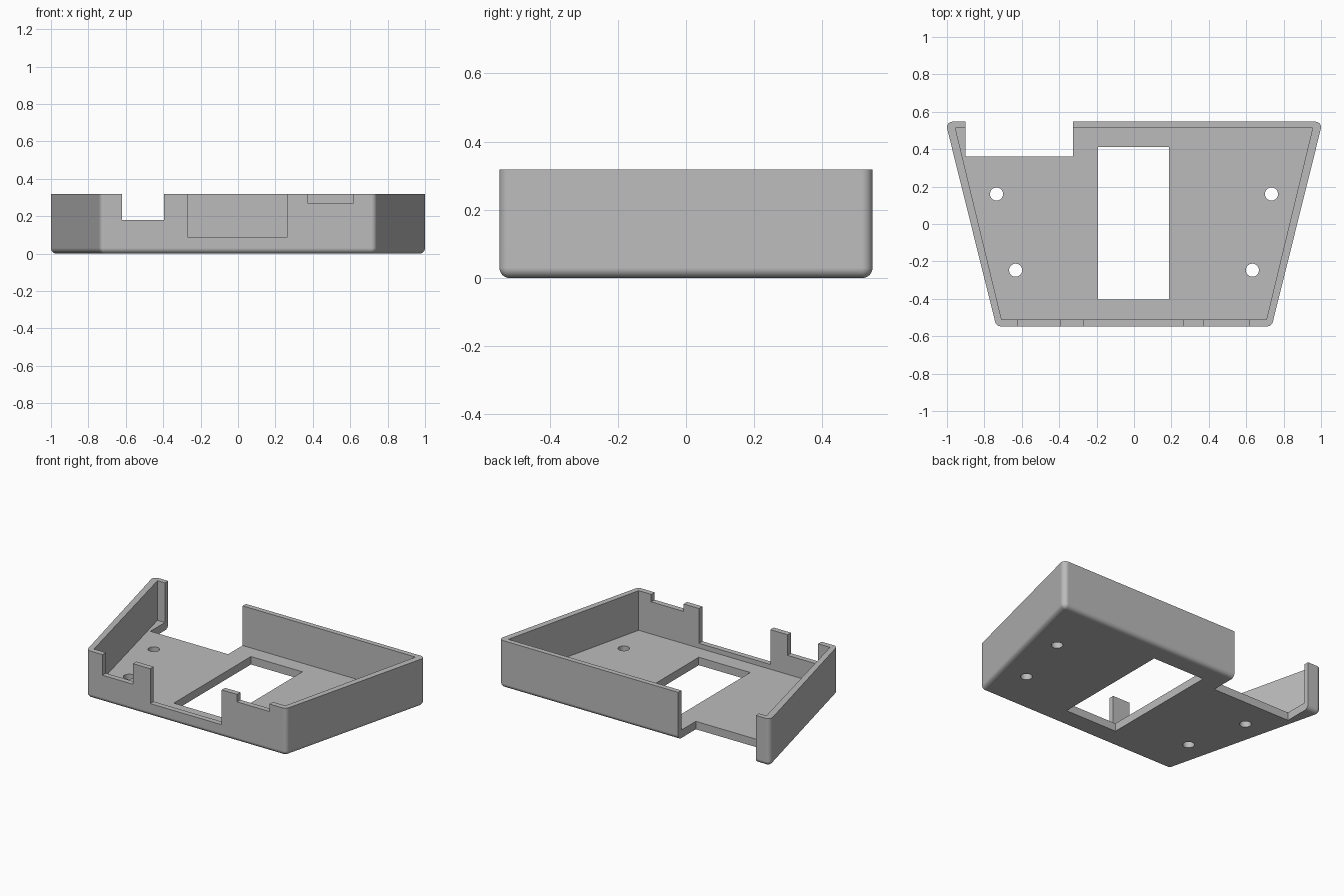
import bpy, bmesh, math
from mathutils import Matrix, Vector

if "Cube" in bpy.data.objects:
    bpy.data.objects.remove(bpy.data.objects["Cube"])

HEIGHT, FLOOR, R = 0.318, 0.053, 0.03
STEPS = 8

grey = bpy.data.materials.new("grey plastic")
grey.diffuse_color = (0.5, 0.5, 0.5, 1)
grey.use_nodes = True
grey.node_tree.nodes["Principled BSDF"].inputs["Base Color"].default_value = grey.diffuse_color


def new_object(name, bm):
    bmesh.ops.remove_doubles(bm, verts=bm.verts, dist=1e-5)
    bmesh.ops.recalc_face_normals(bm, faces=bm.faces)
    mesh = bpy.data.meshes.new(name)
    bm.to_mesh(mesh)
    bm.free()
    ob = bpy.data.objects.new(name, mesh)
    bpy.context.collection.objects.link(ob)
    mesh.materials.append(grey)
    return ob


def loft(bm, rings):
    """Closed solid through a stack of equal-length point rings."""
    rows = [[bm.verts.new(p) for p in ring] for ring in rings]
    for a, b in zip(rows, rows[1:]):
        n = len(a)
        for i in range(n):
            j = (i + 1) % n
            bm.faces.new((a[i], a[j], b[j], b[i]))
    bm.faces.new(rows[0][::-1])
    bm.faces.new(rows[-1])


def outline(radius, z):
    """Trapezoid with rounded corners, counter-clockwise."""
    tilt = math.atan2(0.97 - 0.713, 1.034)
    right = -tilt              # outward direction of the right wall
    left = math.pi + tilt      # outward direction of the left wall
    corners = [((0.713, -0.517), -math.pi / 2, right),
               ((0.97, 0.517), right, math.pi / 2),
               ((-0.97, 0.517), math.pi / 2, left),
               ((-0.713, -0.517), left, 1.5 * math.pi)]
    pts = []
    for (cx, cy), a0, a1 in corners:
        for i in range(STEPS + 1):
            a = a0 + (a1 - a0) * i / STEPS
            pts.append((cx + radius * math.cos(a), cy + radius * math.sin(a), z))
    return pts


def box(bm, x0, x1, y0, y1, z0, z1):
    m = Matrix.Translation(((x0 + x1) / 2, (y0 + y1) / 2, (z0 + z1) / 2))
    m = m @ Matrix.Diagonal(Vector((x1 - x0, y1 - y0, z1 - z0, 1)))
    bmesh.ops.create_cube(bm, size=1, matrix=m)


# Outer body with a rounded bottom edge
bm = bmesh.new()
rings = []
for i in range(STEPS + 1):
    t = math.pi / 2 * i / STEPS
    rings.append(outline(R * math.sin(t), R - R * math.cos(t)))
rings.append(outline(R, HEIGHT))
loft(bm, rings)
tray = new_object("tray", bm)

# Inner cavity with sharp corners
bm = bmesh.new()
inner = [(0.708, -0.511), (0.955, 0.513), (-0.955, 0.513), (-0.708, -0.511)]
loft(bm, [[(x, y, z) for x, y in inner] for z in (FLOOR, 0.6)])
cavity = new_object("cavity_cutter", bm)

bm = bmesh.new()
# Front wall notches
for x0, x1, z in [(-0.62, -0.395, 0.18), (-0.266, 0.262, 0.085), (0.375, 0.615, 0.268)]:
    box(bm, x0, x1, -0.7, -0.48, z, 0.6)
# Back corner opening and floor window
box(bm, -0.9, -0.325, 0.36, 0.7, -0.2, 0.6)
box(bm, -0.193, 0.188, -0.403, 0.412, -0.2, 0.2)
# Screw holes
for x, y in [(0.735, 0.16), (0.633, -0.247)]:
    for s in (-1, 1):
        bmesh.ops.create_cone(bm, cap_ends=True, segments=32, radius1=0.035,
                              radius2=0.035, depth=0.4,
                              matrix=Matrix.Translation((s * x, y, 0)))
openings = new_object("openings_cutter", bm)

# Cut the tray, then discard the cutters
for cutter in (cavity, openings):
    cutter.hide_render = True
    mod = tray.modifiers.new(cutter.name, 'BOOLEAN')
    mod.operation = 'DIFFERENCE'
    mod.solver = 'EXACT'
    mod.object = cutter
deps = bpy.context.evaluated_depsgraph_get()
cut_mesh = bpy.data.meshes.new_from_object(tray.evaluated_get(deps))
tray.modifiers.clear()
tray.data = cut_mesh
cut_mesh.materials.clear()
cut_mesh.materials.append(grey)
for cutter in (cavity, openings):
    bpy.data.objects.remove(cutter)

# Smooth rounded edges, crisp corners
bpy.context.view_layer.objects.active = tray
tray.select_set(True)
bpy.ops.object.shade_smooth_by_angle(angle=math.radians(30))
weighted = tray.modifiers.new("flat walls", 'WEIGHTED_NORMAL')
weighted.keep_sharp = True
